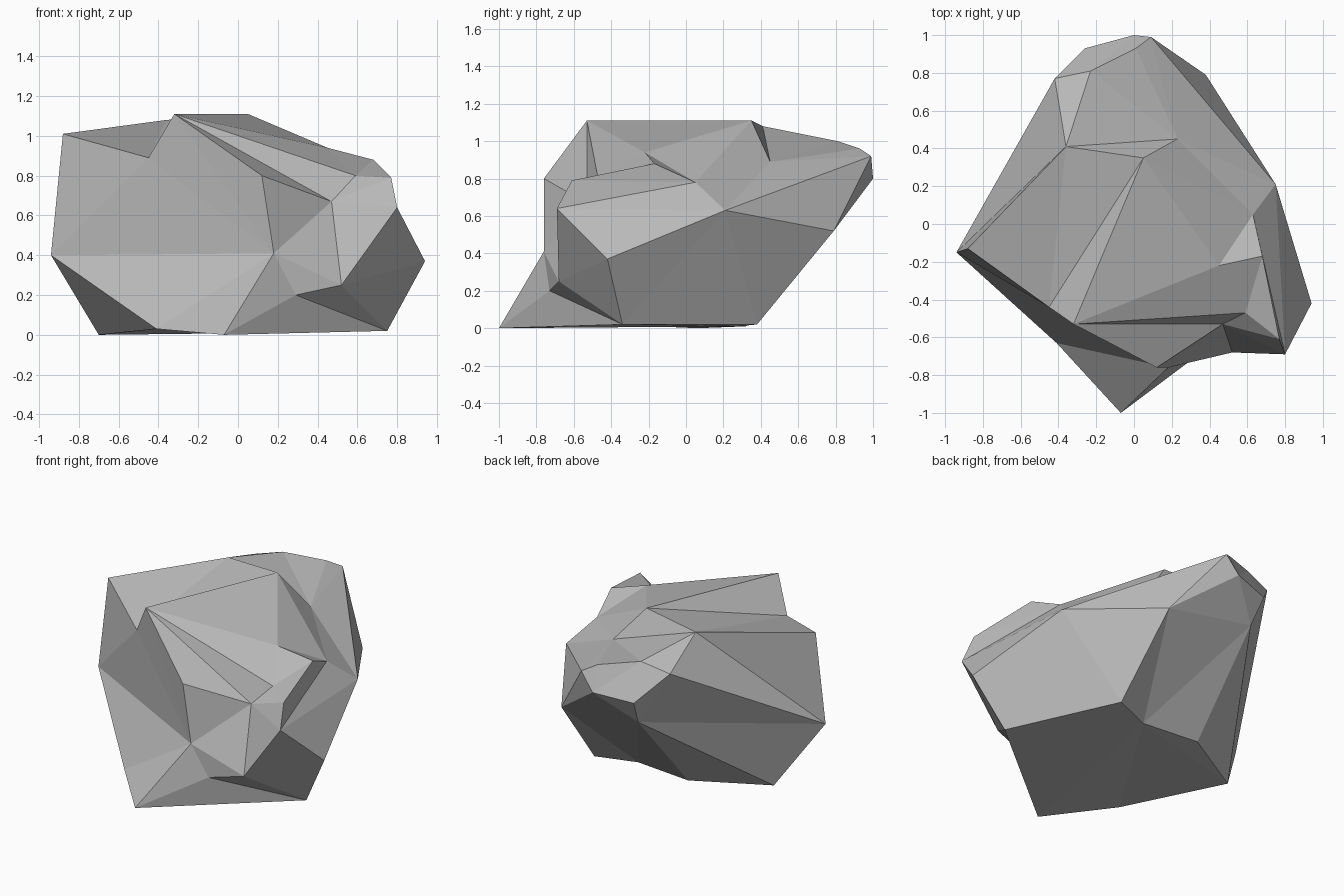
import bpy
import bmesh
from mathutils import Vector

STONE_COLOUR = (0.5, 0.5, 0.5, 1.0)


def remove_default_cube():
    cube = bpy.data.objects.get("Cube")
    if cube:
        bpy.data.objects.remove(cube, do_unlink=True)


def flat_material(name, colour):
    material = bpy.data.materials.new(name)
    material.use_nodes = True
    material.diffuse_color = colour
    shader = material.node_tree.nodes["Principled BSDF"]
    shader.inputs["Base Color"].default_value = colour
    shader.inputs["Roughness"].default_value = 0.9
    return material


# Corners of the boulder in hundredths of a unit, zone by zone
base = dict(
    U=(-70, 6, 0), T=(-41, -63, 3), D=(-7, -100, 0), V=(75, -34, 2),
    W=(42, 38, 2), i=(16, 28, 1), j=(-24, 32, 1),
)
front = dict(
    E=(18, -76, 41), C=(12, -76, 80), F=(29, -73, 20), G=(52, -68, 25),
    H=(80, -69, 64), I=(47, -53, 67), J=(59, -47, 80), K=(77, -61, 79),
)
sides = dict(
    L=(94, -42, 37), M=(75, 21, 63), N=(63, 5, 78), O=(68, -17, 88),
    R=(-94, -15, 40), Q=(-88, -13, 101),
)
crown = dict(
    A=(-32, -53, 111), B=(5, 35, 111), P=(45, -22, 94),
    S=(-45, -44, 89), X=(23, 45, 89), Y=(-36, 41, 108),
)
back = dict(
    a=(38, 79, 52), b=(9, 99, 92), c=(-23, 81, 100), d=(1, 93, 96),
    e=(0, 100, 80), f=(-26, 93, 77), g=(-42, 77, 95), h=(-23, 84, 60),
)

# Facets fan out from a hub corner to the chain of corners around it
fans = {
    "E": "ASRTDFGICA",   # front hollow
    "A": "SBPJIC",       # front peak
    "S": "BYQR",         # notch beside the peak
    "Y": "QRgcXB",       # left shoulder
    "R": "ghUT",         # left flank
    "f": "hgceh",        # back chamfer
    "X": "cdbMNB",       # dip behind the top
    "N": "BPOKHM",       # right shoulder
    "J": "POKI",         # right ledge
    "H": "KIGLM",        # right front corner
    "M": "baWVL",        # right flank
    "V": "LGFD",         # front foot
    "e": "cdbah",        # back tip
    "h": "aijU",         # back underside
    "i": "jUTDVWa",      # bottom
}


def build_boulder(material):
    bm = bmesh.new()
    corners = {}
    for zone in (base, front, sides, crown, back):
        for key, point in zone.items():
            corners[key] = bm.verts.new(Vector(point) / 100)
    for hub, chain in fans.items():
        for start, end in zip(chain, chain[1:]):
            bm.faces.new([corners[key] for key in (hub, start, end)])
    bmesh.ops.recalc_face_normals(bm, faces=bm.faces)

    mesh = bpy.data.meshes.new("boulder")
    bm.to_mesh(mesh)
    bm.free()
    mesh.materials.append(material)
    boulder = bpy.data.objects.new("boulder", mesh)
    bpy.context.collection.objects.link(boulder)
    return boulder


remove_default_cube()
build_boulder(flat_material("grey stone", STONE_COLOUR))
